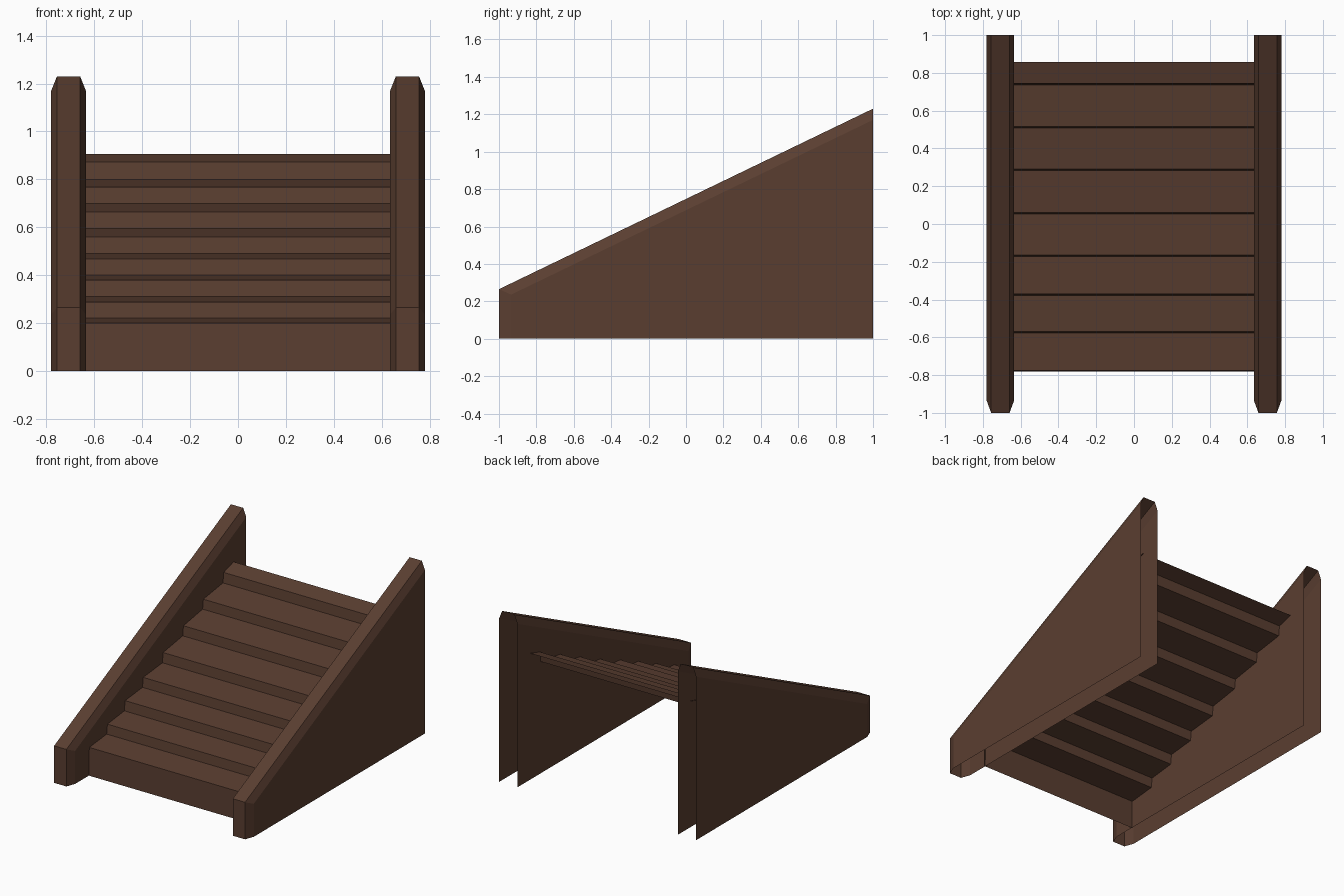
import bpy, bmesh

if "Cube" in bpy.data.objects:
    bpy.data.objects.remove(bpy.data.objects["Cube"])

brown = bpy.data.materials.new("dark brown wood")
brown.diffuse_color = (0.102, 0.048, 0.030, 1)
brown.use_nodes = True
brown.node_tree.nodes["Principled BSDF"].inputs["Base Color"].default_value = brown.diffuse_color


def make_object(name, verts, faces, fix_normals=False):
    mesh = bpy.data.meshes.new(name)
    bm = bmesh.new()
    vs = [bm.verts.new(v) for v in verts]
    for f in faces:
        bm.faces.new([vs[i] for i in f])
    if fix_normals:
        bmesh.ops.recalc_face_normals(bm, faces=bm.faces[:])
    bm.to_mesh(mesh)
    bm.free()
    mesh.materials.append(brown)
    obj = bpy.data.objects.new(name, mesh)
    bpy.context.collection.objects.link(obj)
    return obj


def side_wall(name, cx):
    """Sloped stringer shell with bevelled top and front, open at back and bottom."""
    half, flat = 0.0725, 0.0485
    ridge = [(-1, 0), (-1, 0.265), (1, 1.23)]
    side = [(-0.935, 0), (-0.935, 0.236), (1, 1.17), (1, 0)]
    verts = []
    for s in (-1, 1):
        verts += [(cx + s * flat, y, z) for y, z in ridge]
        verts += [(cx + s * half, y, z) for y, z in side]
    # front and top faces joining both halves
    faces = [(0, 7, 8, 1), (1, 8, 9, 2)]
    for o in (0, 7):
        faces += [(o + 3, o + 4, o + 5, o + 6),   # flat side
                  (o + 0, o + 3, o + 4, o + 1),   # front bevel
                  (o + 1, o + 4, o + 5, o + 2)]   # top bevel
    return make_object(name, verts, faces, True)


side_wall("left_side_wall", -0.7075)
side_wall("right_side_wall", 0.7075)

# Steps: one folded sheet of risers and gently rising treads
fronts = [-0.775, -0.57, -0.37, -0.165, 0.06, 0.29, 0.515, 0.745, 0.865]
treads = [(0.20, 0.22), (0.288, 0.31), (0.38, 0.40), (0.468, 0.49),
          (0.56, 0.595), (0.664, 0.70), (0.768, 0.80), (0.872, 0.905)]
profile = [(-0.78, 0)]
for i, (z0, z1) in enumerate(treads):
    profile += [(fronts[i], z0), (fronts[i + 1] - 0.008, z1)]
verts = [(x, y, z) for y, z in profile for x in (-0.642, 0.642)]
faces = [(2 * i, 2 * i + 1, 2 * i + 3, 2 * i + 2) for i in range(len(profile) - 1)]
make_object("stair_steps", verts, faces)
